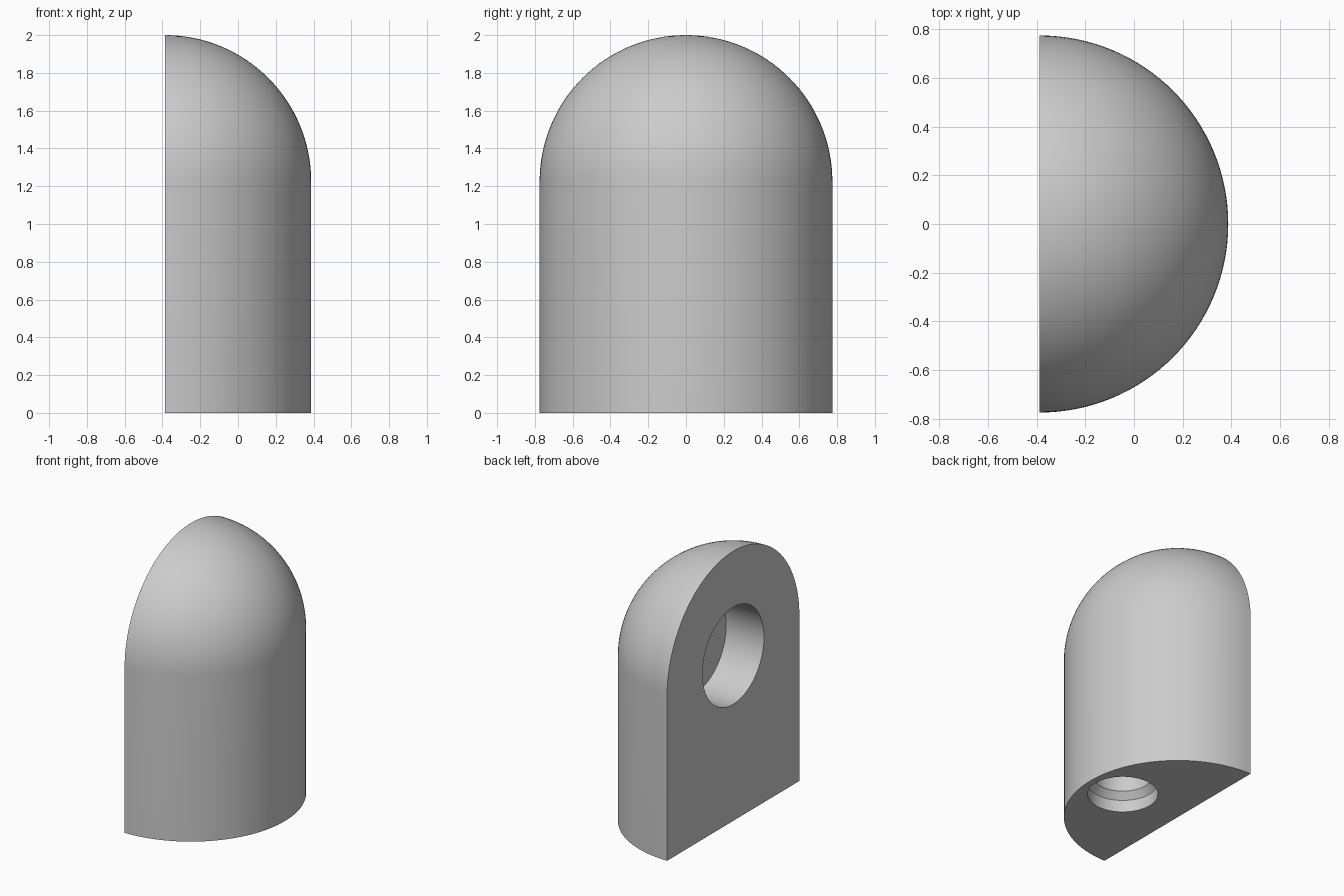
import bpy, bmesh, math
from mathutils import Matrix, Vector

if "Cube" in bpy.data.objects:
    bpy.data.objects.remove(bpy.data.objects["Cube"])

R = 0.775          # radius of the half cylinder and dome
H = 2.0 - R        # height where the dome starts
FLAT = -R / 2      # x of the flat face

grey = bpy.data.materials.new("plain_grey")
grey.use_nodes = True
colour = (0.6, 0.6, 0.6, 1)
grey.diffuse_color = colour
grey.node_tree.nodes["Principled BSDF"].inputs["Base Color"].default_value = colour


def revolve(name, profile, angle, steps, start=Vector((0, -1, 0))):
    """Turn (radius, height) points about z, then close any open side."""
    bm = bmesh.new()
    verts = [bm.verts.new(start * r + Vector((0, 0, z))) for r, z in profile]
    edges = [bm.edges.new(pair) for pair in zip(verts, verts[1:])]
    bmesh.ops.spin(bm, geom=verts + edges, cent=(0, 0, 0), axis=(0, 0, 1),
                   angle=angle, steps=steps)
    bmesh.ops.remove_doubles(bm, verts=bm.verts, dist=1e-4)
    bmesh.ops.holes_fill(bm, edges=[e for e in bm.edges if e.is_boundary], sides=0)
    bmesh.ops.recalc_face_normals(bm, faces=bm.faces)
    mesh = bpy.data.meshes.new(name)
    bm.to_mesh(mesh)
    bm.free()
    mesh.materials.append(grey)
    obj = bpy.data.objects.new(name, mesh)
    bpy.context.collection.objects.link(obj)
    return obj


# Half cylinder body with a quarter-sphere dome
arc = [math.radians(90 * i / 32) for i in range(33)]
body_profile = [(0, 0), (R, 0)] + [(R * math.cos(a), H + R * math.sin(a)) for a in arc]
body = revolve("domed_body", body_profile, math.pi, 64)
body.location.x = FLAT

# Round blind pocket in the flat face
pocket = revolve("side_pocket_cutter",
                 [(0, -0.1), (0.36, -0.1), (0.36, 0.31), (0, 0.31)], math.tau, 64)
pocket.matrix_world = (Matrix.Translation((FLAT, 0, H))
                       @ Matrix.Rotation(math.pi / 2, 4, 'Y'))

# Bottom socket: wide mouth, tapered shoulder, narrower bore
socket = revolve("bottom_socket_cutter",
                 [(0, -0.1), (0.24, -0.1), (0.24, 0.09), (0.2, 0.14),
                  (0.2, 0.6), (0, 0.6)], math.tau, 64)
socket.location.x = 0.1

bpy.context.view_layer.objects.active = body
body.select_set(True)
for cutter in (pocket, socket):
    cutter.hide_render = True
    mod = body.modifiers.new(cutter.name, 'BOOLEAN')
    mod.operation = 'DIFFERENCE'
    mod.solver = 'EXACT'
    mod.object = cutter
    bpy.ops.object.modifier_apply(modifier=mod.name)
    bpy.data.objects.remove(cutter)

bpy.ops.object.shade_smooth_by_angle(angle=math.radians(30))
